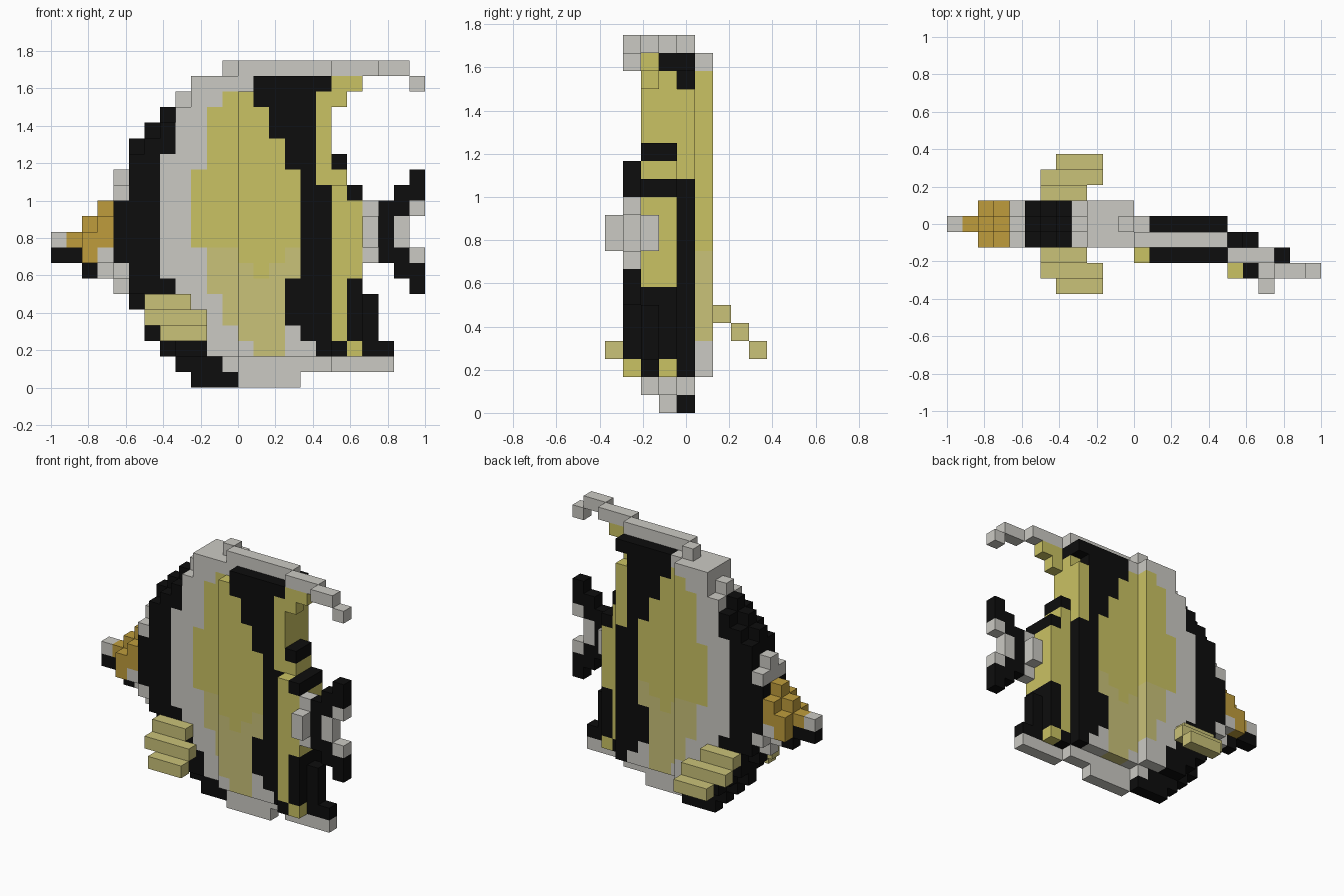
import bpy, bmesh
from mathutils import Vector

if "Cube" in bpy.data.objects:
    bpy.data.objects.remove(bpy.data.objects["Cube"])

U = 2 / 24  # block size: the fish is 24 blocks long, 21 high, 9 deep


def material(name, rgb):
    m = bpy.data.materials.new(name)
    m.diffuse_color = (*rgb, 1)
    m.use_nodes = True
    m.node_tree.nodes["Principled BSDF"].inputs["Base Color"].default_value = m.diffuse_color
    return m


WHITE = material("white", (0.60, 0.59, 0.55))
BLACK = material("black", (0.004, 0.004, 0.004))
YELLOW = material("yellow", (0.59, 0.54, 0.125))
PALE = material("pale yellow", (0.59, 0.54, 0.19))
ORANGE = material("orange", (0.52, 0.335, 0.045))

profile = {}   # (i, k) -> part name, side-on silhouette
part_mat = {}  # part name -> material


def paint(name, mat, *runs):
    """Fill side-on runs: (first row, last row, first column, end column)."""
    part_mat[name] = mat
    for k0, k1, i0, i1 in runs:
        for k in range(k0, k1 + 1):
            for i in range(i0, i1):
                profile[i, k] = name


# body bands, front to back; later bands cover earlier ones
paint("white_body_band", WHITE, (2, 2, 10, 17), (3, 3, 10, 16), (4, 5, 9, 12),
      (6, 6, 8, 12), (7, 14, 7, 12), (15, 18, 8, 12), (19, 19, 9, 13))
paint("head_black_band", BLACK, (0, 0, 9, 12), (1, 1, 8, 11), (2, 2, 7, 10),
      (3, 3, 6, 10), (4, 4, 6, 9), (5, 5, 5, 9), (6, 6, 5, 8), (7, 7, 5, 7),
      (8, 11, 4, 7), (12, 14, 5, 7), (15, 15, 5, 8), (16, 16, 6, 8), (17, 17, 7, 8))
paint("yellow_flank", YELLOW, (9, 13, 9, 16), (14, 15, 10, 15),
      (16, 17, 10, 14), (18, 18, 11, 13))
paint("pale_belly", PALE, (2, 2, 13, 15), (3, 3, 12, 15), (4, 5, 11, 15),
      (6, 6, 10, 15), (7, 8, 10, 16))
paint("yellow_flank", YELLOW, (7, 7, 13, 14), (8, 8, 12, 15))
paint("rear_black_band", BLACK, (2, 2, 17, 19), (3, 3, 16, 18), (4, 6, 15, 18),
      (7, 12, 16, 18), (13, 13, 16, 17), (14, 15, 15, 17), (16, 17, 14, 17),
      (18, 18, 13, 17), (19, 19, 13, 18))
paint("rear_yellow_band", YELLOW, (2, 2, 19, 20), (3, 6, 18, 19), (7, 11, 18, 20),
      (12, 12, 18, 19), (13, 13, 17, 19), (14, 17, 17, 18), (18, 18, 17, 19), (19, 19, 18, 20))
# snout
paint("snout", ORANGE, (8, 8, 2, 3), (9, 9, 1, 4), (10, 10, 2, 4), (11, 11, 3, 4))
paint("upper_lip", WHITE, (9, 9, 0, 1))
paint("lower_lip", BLACK, (8, 8, 0, 2), (7, 7, 2, 3))
paint("face_white", WHITE, (12, 13, 4, 5), (8, 8, 3, 4), (7, 7, 3, 5), (6, 6, 4, 5))
# fins along the rim and the tail
paint("dorsal_streamer", WHITE, (20, 20, 11, 23), (19, 19, 23, 24))
paint("belly_keel", WHITE, (0, 0, 12, 16), (1, 1, 11, 22))
paint("rear_fin_edges", BLACK, (2, 2, 20, 22), (3, 5, 19, 21), (6, 6, 19, 20),
      (12, 12, 19, 20), (14, 14, 18, 19))
paint("tail_root", WHITE, (8, 11, 20, 21))
paint("tail_black", BLACK, (6, 6, 23, 24), (7, 7, 22, 24), (8, 8, 21, 23), (9, 10, 21, 22),
      (11, 11, 21, 23), (12, 12, 22, 24), (13, 13, 23, 24))
paint("tail_tip", WHITE, (8, 8, 23, 24), (9, 10, 22, 23), (11, 11, 23, 24))


def layers(i, k):
    """Depth layers of a block: the fish bends to the front towards its tail."""
    if i < 12:
        c = 0
    elif i < 18:
        c = -1
    elif (i >= 20 and 6 <= k <= 13) or (i >= 21 and k >= 19):
        c = -3
    else:
        c = -2
    if i < 12:    # head: one block thick on the rim, three inside
        inner = (i, k + 1) in profile and (i, k - 1) in profile
        wide = k == 19 or (inner and 2 <= k < 19)
    elif i < 18:
        wide = 2 <= k <= 19
    elif i < 20:
        wide = 2 <= k <= 12
    else:
        wide = i == 20 and k in (9, 10)
    if (i, k) == (12, 19):
        return [-1, 0]
    if (i, k) == (17, 18):
        return [-2, -1]
    if i == 18 and k in (13, 14):
        return [-2, -1]
    return [c - 1, c, c + 1] if wide else [c]


blocks = {(i, j, k): name for (i, k), name in profile.items() for j in layers(i, k)}

# pectoral fins: three stepped bars mirrored on both sides
for side, label in ((-1, "front"), (1, "back")):
    fin = label + "_pectoral_fin"
    part_mat[fin] = PALE
    for j, k, i0, i1 in ((2, 5, 6, 9), (3, 4, 6, 10), (4, 3, 7, 10)):
        for i in range(i0, i1):
            blocks[i, side * j, k] = fin

# build one mesh per part from the exposed block faces
DIRS = [Vector(d) for d in ((1, 0, 0), (-1, 0, 0), (0, 1, 0), (0, -1, 0), (0, 0, 1), (0, 0, -1))]
for name, mat in part_mat.items():
    bm = bmesh.new()
    for (i, j, k), owner in blocks.items():
        if owner != name:
            continue
        centre = Vector((i - 11.5, j, k + 0.5))
        for d in DIRS:
            if (i + int(d.x), j + int(d.y), k + int(d.z)) in blocks:
                continue
            a = Vector((d.y, d.z, d.x)) * 0.5
            b = d.cross(a)
            bm.faces.new([bm.verts.new((centre + d * 0.5 + s * a + t * b) * U)
                          for s, t in ((-1, -1), (1, -1), (1, 1), (-1, 1))])
    bmesh.ops.remove_doubles(bm, verts=bm.verts, dist=0.001)
    mesh = bpy.data.meshes.new(name)
    bm.to_mesh(mesh)
    bm.free()
    mesh.materials.append(mat)
    bpy.context.collection.objects.link(bpy.data.objects.new(name, mesh))
